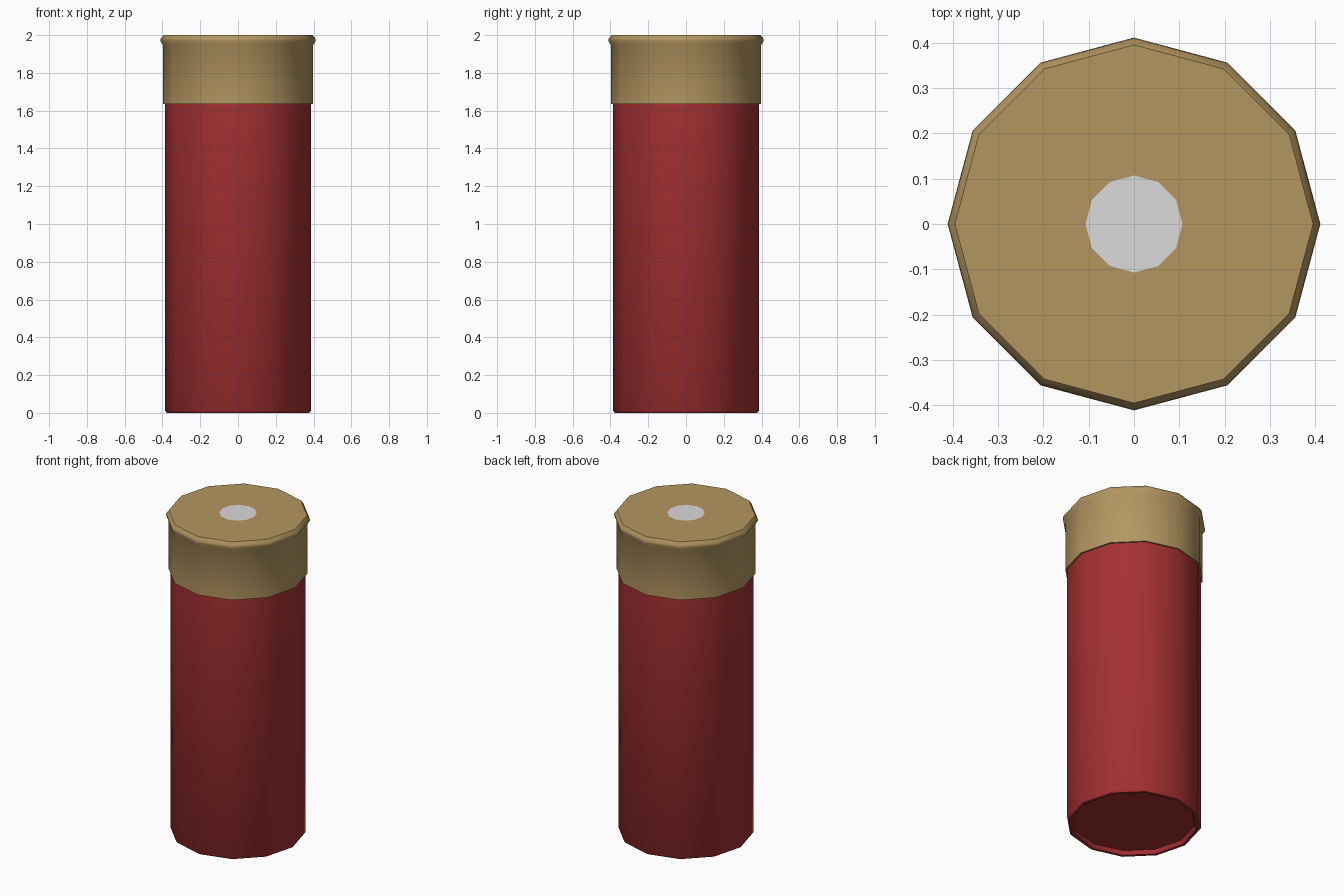
import bpy, bmesh, math

if "Cube" in bpy.data.objects:
    bpy.data.objects.remove(bpy.data.objects["Cube"])

SIDES = 12


def material(name, rgb):
    m = bpy.data.materials.new(name)
    m.diffuse_color = (*rgb, 1)
    m.use_nodes = True
    m.node_tree.nodes["Principled BSDF"].inputs["Base Color"].default_value = m.diffuse_color
    return m


def lathe(name, profile, mats, rule=None):
    """Revolve (radius, z) points; both open ends are capped."""
    bm = bmesh.new()
    rings = [[bm.verts.new((r * math.cos(2 * math.pi * i / SIDES),
                            r * math.sin(2 * math.pi * i / SIDES), z))
              for i in range(SIDES)] for r, z in profile]
    for a, b in zip(rings, rings[1:]):
        for i in range(SIDES):
            j = (i + 1) % SIDES
            bm.faces.new((a[i], a[j], b[j], b[i]))
    bm.faces.new(rings[0][::-1])
    bm.faces.new(rings[-1])
    bmesh.ops.recalc_face_normals(bm, faces=bm.faces)
    if rule:
        for f in bm.faces:
            f.material_index = rule(f)
    me = bpy.data.meshes.new(name)
    bm.to_mesh(me)
    bm.free()
    ob = bpy.data.objects.new(name, me)
    bpy.context.collection.objects.link(ob)
    for m in mats:
        me.materials.append(m)
    bpy.ops.object.select_all(action='DESELECT')
    ob.select_set(True)
    bpy.context.view_layer.objects.active = ob
    bpy.ops.object.shade_smooth_by_angle(angle=math.radians(40))
    return ob


red = material("red plastic", (0.376, 0.030, 0.032))
brass = material("brass", (0.456, 0.305, 0.119))
silver = material("silver", (0.70, 0.70, 0.70))

# Hull: red tube with a rolled lip and shallow recess at its lower end
lathe("hull", [(0.35, 0.025), (0.36, 0.0), (0.377, 0.0), (0.387, 0.012),
               (0.387, 1.66)], [red])

# Head: brass cup with flared rim; the central cap face is the primer
lathe("head", [(0.38, 1.635), (0.397, 1.635), (0.397, 1.945), (0.411, 1.968),
               (0.409, 1.982), (0.395, 2.0), (0.107, 2.0)], [brass, silver],
      lambda f: int(f.normal.z > 0.9 and f.calc_center_median().xy.length < 0.01))
